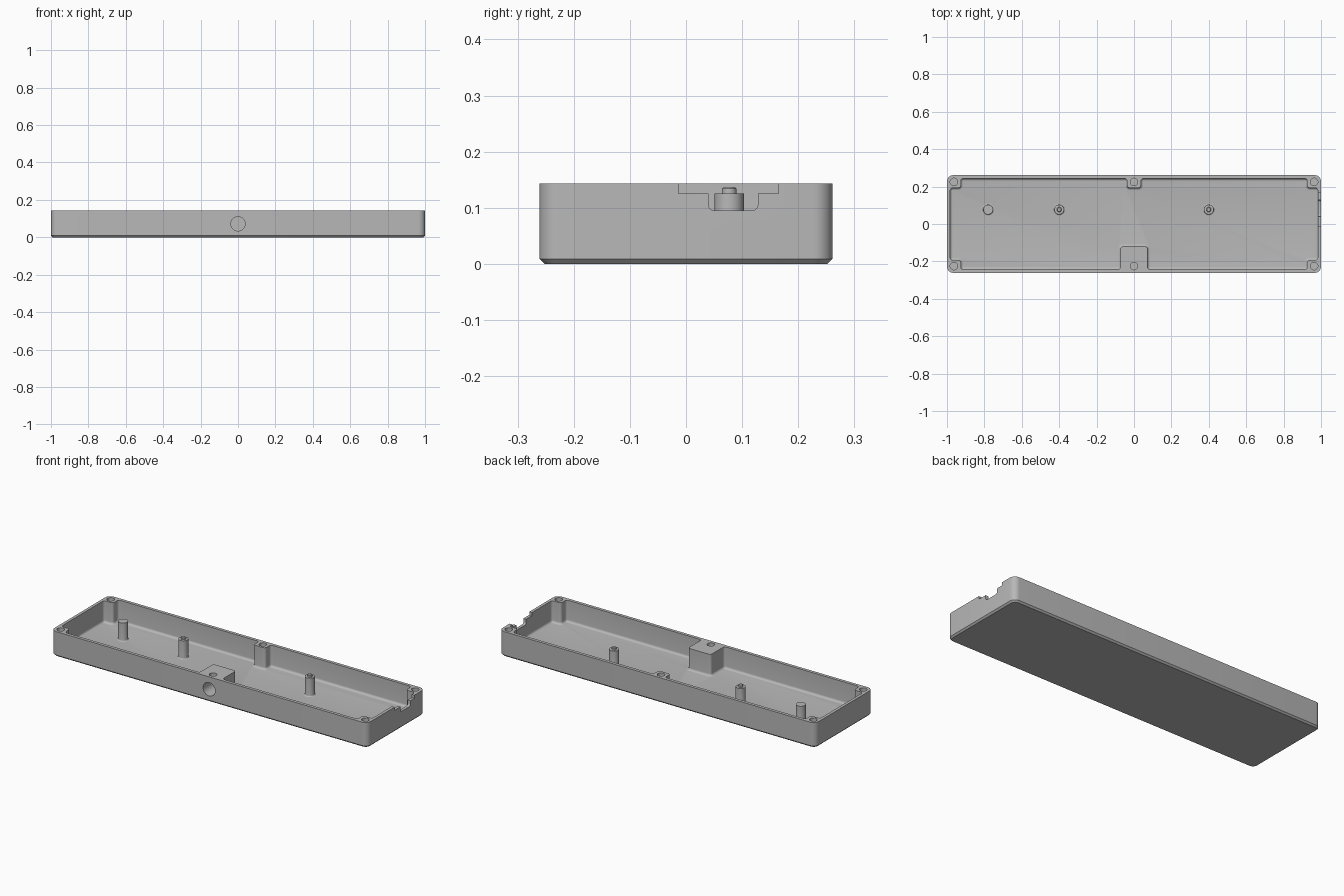
import bpy, bmesh, math
from mathutils import Matrix

old = bpy.data.objects.get("Cube")
if old:
    bpy.data.objects.remove(old)

HX, HY, H = 1.0, 0.261, 0.143      # half length, half width, height
FLOOR = 0.02
SCREW_Y, SCREW_X = 0.225, 0.963

grey = bpy.data.materials.new("plain_grey")
grey.use_nodes = True
grey.diffuse_color = (0.48, 0.48, 0.48, 1)
grey.node_tree.nodes["Principled BSDF"].inputs["Base Color"].default_value = grey.diffuse_color


def finish(bm, name):
    bmesh.ops.recalc_face_normals(bm, faces=bm.faces)
    mesh = bpy.data.meshes.new(name)
    bm.to_mesh(mesh)
    bm.free()
    mesh.materials.append(grey)
    obj = bpy.data.objects.new(name, mesh)
    bpy.context.collection.objects.link(obj)
    return obj


def prism(name, outline, z0, z1, radius=0, edge=0, edge_segments=1):
    """Extrude a rounded outline; optionally bevel its bottom rim."""
    bm = bmesh.new()
    bm.faces.new([bm.verts.new((x, y, z0)) for x, y in outline])
    if radius:
        bmesh.ops.bevel(bm, geom=bm.verts[:], offset=radius, segments=8,
                        profile=0.5, affect='VERTICES')
    top = bmesh.ops.extrude_face_region(bm, geom=bm.faces[:], use_keep_orig=True)["geom"]
    for v in top:
        if isinstance(v, bmesh.types.BMVert):
            v.co.z = z1
    bmesh.ops.recalc_face_normals(bm, faces=bm.faces)
    if edge:
        rim = [e for e in bm.edges if all(abs(v.co.z - z0) < 1e-5 for v in e.verts)]
        bmesh.ops.bevel(bm, geom=rim, offset=edge, segments=edge_segments,
                        profile=0.5, affect='EDGES')
    return finish(bm, name)


def cylinder(name, radius, length, matrix):
    bm = bmesh.new()
    bmesh.ops.create_cone(bm, cap_ends=True, segments=40, radius1=radius,
                          radius2=radius, depth=length, matrix=matrix)
    return finish(bm, name)


def cut(target, cutter):
    cutter.hide_render = True
    mod = target.modifiers.new("cut", 'BOOLEAN')
    mod.operation, mod.solver, mod.object = 'DIFFERENCE', 'EXACT', cutter
    bpy.context.view_layer.objects.active = target
    bpy.ops.object.modifier_apply(modifier=mod.name)
    bpy.data.objects.remove(cutter)


def smooth(obj):
    bpy.ops.object.select_all(action='DESELECT')
    obj.select_set(True)
    bpy.context.view_layer.objects.active = obj
    bpy.ops.object.shade_smooth_by_angle(angle=math.radians(30))


# Outer tray body with chamfered underside
tray = prism("tray", [(-HX, -HY), (HX, -HY), (HX, HY), (-HX, HY)], 0, H, 0.034, 0.009)

# Cavity outline leaves screw bosses and the mount block standing
ix, iy = 0.983, 0.243
bx, by = 0.926, 0.193
right_half = [(0.072, -0.12), (0.072, -iy), (bx, -iy), (bx, -by), (ix, -by),
              (ix, by), (bx, by), (bx, iy), (0.037, iy), (0.037, by)]
outline = right_half + [(-x, y) for x, y in reversed(right_half)]
cut(tray, prism("cavity_cutter", outline, FLOOR, H + 0.05, 0.014, 0.013, 5))

# Stepped cable notch in the left end wall
wide = [(0.95, -0.013), (1.05, -0.013), (1.05, 0.165), (0.95, 0.165)]
cut(tray, prism("wide_notch_cutter", wide, 0.125, H + 0.05))
bm = bmesh.new()
bmesh.ops.create_cube(bm, size=1, matrix=Matrix.Translation((1, 0.084, 0.125))
                      @ Matrix.Diagonal((0.1, 0.088, 0.06, 1)))
low = [e for e in bm.edges if all(v.co.z < 0.1 for v in e.verts)
       and abs(e.verts[0].co.x - e.verts[1].co.x) > 0.05]
bmesh.ops.bevel(bm, geom=low, offset=0.01, segments=5, profile=0.5, affect='EDGES')
cut(tray, finish(bm, "narrow_notch_cutter"))

# Screw holes in the bosses and the mount block
for x in (-SCREW_X, 0, SCREW_X):
    for y in (-SCREW_Y, SCREW_Y):
        depth = 0.025 if (x == 0 and y < 0) else 0.1
        cut(tray, cylinder("screw_cutter", 0.02, 2 * depth, Matrix.Translation((x, y, H))))

# Round mounting hole in the front
cut(tray, cylinder("mount_cutter", 0.038, 0.2, Matrix.Translation((0, -HY, 0.072))
                   @ Matrix.Rotation(math.pi / 2, 4, 'X')))
smooth(tray)


def lathe(name, profile, x, y):
    bm = bmesh.new()
    verts = [bm.verts.new((r, 0, z)) for r, z in profile]
    edges = [bm.edges.new(pair) for pair in zip(verts, verts[1:])]
    bmesh.ops.spin(bm, geom=verts + edges, axis=(0, 0, 1), cent=(0, 0, 0),
                   angle=math.tau, steps=40)
    bmesh.ops.remove_doubles(bm, verts=bm.verts, dist=1e-5)
    obj = finish(bm, name)
    obj.location = (x, y, 0)
    smooth(obj)


# Support posts with a flared foot; two carry locating pins
foot = [(0.026 + 0.006 * (1 - math.sin(a)), FLOOR + 0.006 * (1 - math.cos(a)))
        for a in [i * math.pi / 8 for i in range(5)]]
body = [(0.032, FLOOR - 0.005)] + foot + [(0.026, 0.125)]
pin = [(0.013, 0.125), (0.013, 0.134), (0.010, 0.137), (0, 0.137)]
lathe("plain_post", body + [(0, 0.125)], -0.78, 0.077)
for side, x in (("right", -0.4), ("left", 0.4)):
    lathe(side + "_pin_post", body + pin, x, 0.077)
